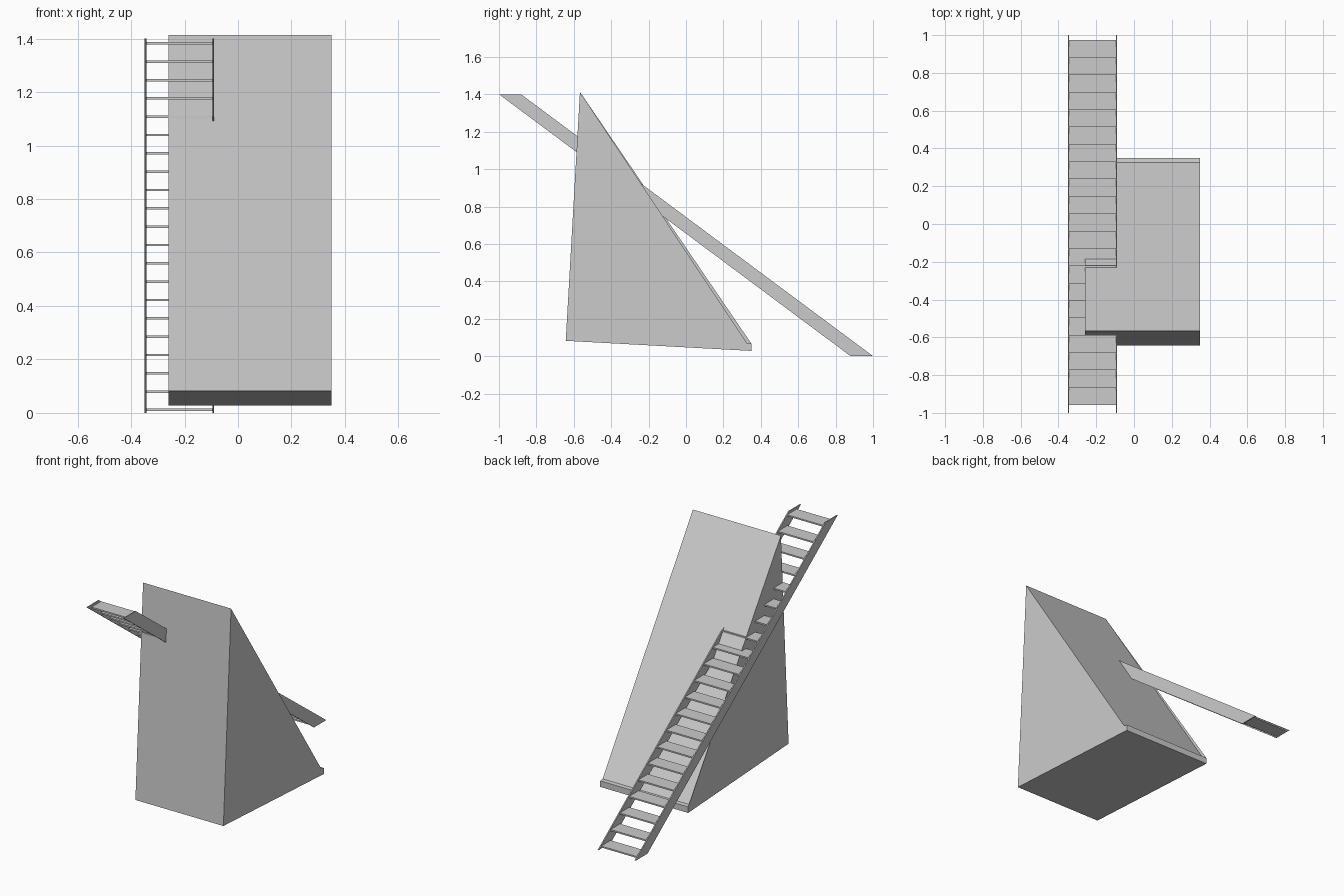
import bpy, bmesh

if "Cube" in bpy.data.objects:
    bpy.data.objects.remove(bpy.data.objects["Cube"])


def make_object(name, bm):
    mesh = bpy.data.meshes.new(name)
    bm.to_mesh(mesh)
    bm.free()
    obj = bpy.data.objects.new(name, mesh)
    bpy.context.collection.objects.link(obj)
    return obj


def extrude_profile(name, profile, x0, x1, left_cap=None):
    """Extrude a y-z profile along x; left_cap picks the corners of the cap at x0."""
    bm = bmesh.new()
    a = [bm.verts.new((x0, y, z)) for y, z in profile]
    b = [bm.verts.new((x1, y, z)) for y, z in profile]
    n = len(profile)
    for i in range(n):
        j = (i + 1) % n
        bm.faces.new((a[i], a[j], b[j], b[i]))
    bm.faces.new([a[i] for i in reversed(left_cap or range(n))])
    bm.faces.new(b)
    bmesh.ops.recalc_face_normals(bm, faces=bm.faces)
    return make_object(name, bm)


# Tilted wedge with a small ledge at its foot; the left cheek covers the ledge notch
wedge = [(-0.643, 0.082), (0.35, 0.028), (0.35, 0.066), (0.326, 0.069), (-0.567, 1.413)]
extrude_profile("wedge_body", wedge, -0.26, 0.349, left_cap=[0, 1, 2, 4])

# Sloping side rails of the stair
rail = [(0.88, 0.002), (1.0, 0.002), (-0.882, 1.402), (-1.0, 1.402)]
rail = [(y, z - 0.002) for y, z in rail]
extrude_profile("left_rail", rail, -0.35, -0.343)
extrude_profile("right_rail", rail, -0.096, -0.089)

# Evenly spaced level treads
COUNT = 21
for i in range(COUNT):
    t = i / (COUNT - 1)
    y = 0.928 - 1.838 * t
    z = 0.011 + 1.371 * t
    d, h = 0.047, 0.0045
    tread = [(y - d, z - h), (y + d, z - h), (y + d, z + h), (y - d, z + h)]
    extrude_profile(f"tread_{i + 1:02d}", tread, -0.343, -0.096)
